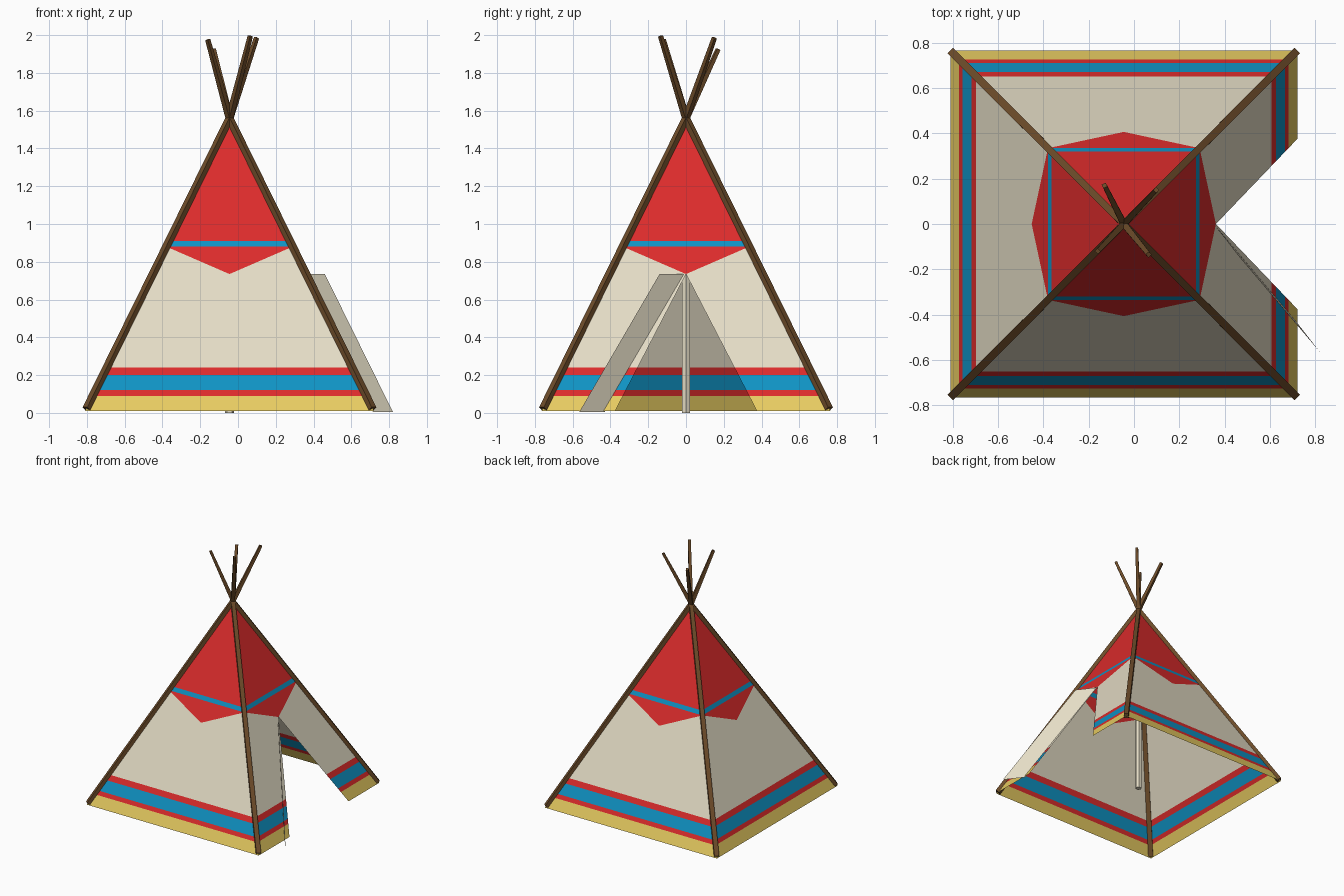
import bpy, bmesh
from math import pi
from mathutils import Vector, Matrix

if "Cube" in bpy.data.objects:
    bpy.data.objects.remove(bpy.data.objects["Cube"])

CX = -0.045                     # tent axis in x
BASE, TOP, HALF = 0.01, 1.555, 0.765
DOOR_TOP, DOOR_HALF = 0.735, 0.375


def material(name, rgb):
    m = bpy.data.materials.new(name)
    m.diffuse_color = (*rgb, 1)
    m.use_nodes = True
    m.node_tree.nodes["Principled BSDF"].inputs["Base Color"].default_value = m.diffuse_color
    return m


RED = material("red", (0.72, 0.025, 0.025))
BLUE = material("blue", (0.005, 0.29, 0.55))
YELLOW = material("yellow", (0.80, 0.60, 0.12))
CREAM = material("cream", (0.78, 0.72, 0.56))
BROWN = material("brown", (0.15, 0.07, 0.022))
CLOTH = [RED, BLUE, YELLOW, CREAM]


def make_object(name, bm, mats):
    me = bpy.data.meshes.new(name)
    bm.to_mesh(me)
    bm.free()
    for m in mats:
        me.materials.append(m)
    ob = bpy.data.objects.new(name, me)
    bpy.context.collection.objects.link(ob)
    return ob


def half(z):
    return HALF * (TOP - z) / (TOP - BASE)


# Striped cloth walls: each is two mirrored halves, optionally cut by the door
def wall(name, turn, door):
    def inner(z):
        return door * max(0, DOOR_TOP - z) / (DOOR_TOP - BASE)

    def band(a, b):
        return [(inner(a), a), (half(a), a), (half(b), b), (inner(b), b)]

    shapes = [(band(BASE, 0.09), YELLOW), (band(0.09, 0.12), RED),
              (band(0.12, 0.2), BLUE), (band(0.2, 0.24), RED),
              ([(inner(0.24), 0.24), (half(0.24), 0.24), (half(0.88), 0.88), (0, DOOR_TOP)], CREAM),
              ([(0, DOOR_TOP), (half(0.88), 0.88), (0, 0.88)], RED),
              (band(0.88, 0.91), BLUE),
              ([(0, 0.91), (half(0.91), 0.91), (0, TOP)], RED)]
    bm = bmesh.new()
    for pts, mat in shapes:
        for s in (1, -1):
            vs = [bm.verts.new((s * u, -half(z), z)) for u, z in pts]
            f = bm.faces.new(vs if s > 0 else vs[::-1])
            f.material_index = CLOTH.index(mat)
    bmesh.ops.remove_doubles(bm, verts=bm.verts, dist=1e-4)
    bm.transform(Matrix.Translation((CX, 0, 0)) @ Matrix.Rotation(turn, 4, 'Z'))
    make_object(name, bm, CLOTH)


wall("front_wall", 0, 0)
wall("door_wall", pi / 2, DOOR_HALF)
wall("back_wall", pi, 0)
wall("left_wall", -pi / 2, 0)


# Poles and post: tapered rods between two points
def rod(name, a, b, r1, r2, sides, mat):
    a, b = Vector(a), Vector(b)
    bm = bmesh.new()
    bmesh.ops.create_cone(bm, cap_ends=True, segments=sides, radius1=r1, radius2=r2,
                          depth=(b - a).length, matrix=Matrix.Rotation(pi / sides, 4, 'Z'))
    rot = (b - a).to_track_quat('Z', 'Y').to_matrix().to_4x4()
    bm.transform(Matrix.Translation((a + b) / 2) @ rot)
    make_object(name, bm, [mat])


# Four crossing corner poles, ends reaching past the peak
tips = {(-1, -1): (0.098, 0.15, 1.985), (1, -1): (-0.13, 0.17, 1.925),
        (-1, 1): (0.065, -0.135, 1.995), (1, 1): (-0.16, -0.12, 1.975)}
for (sx, sy), tip in tips.items():
    side = ("front" if sy < 0 else "back") + ("_left" if sx < 0 else "_right")
    foot = (CX + sx * 0.755, sy * 0.755, 0.02)
    cross = (CX, 0, 1.56)
    rod(side + "_pole", foot, cross, 0.025, 0.021, 4, BROWN)
    rod(side + "_pole_tip", cross, tip, 0.021, 0.014, 4, BROWN)

# Upright post on the tent axis
rod("centre_post", (CX, 0, 0), (CX, 0, 1.5), 0.024, 0.024, 6, CREAM)

# Door flap folded open
bm = bmesh.new()
bm.faces.new([bm.verts.new(p) for p in
              [(0.36, -0.01, 0.735), (0.715, -0.43, 0.005), (0.82, -0.565, 0.005), (0.46, -0.14, 0.735)]])
make_object("door_flap", bm, [CREAM])
